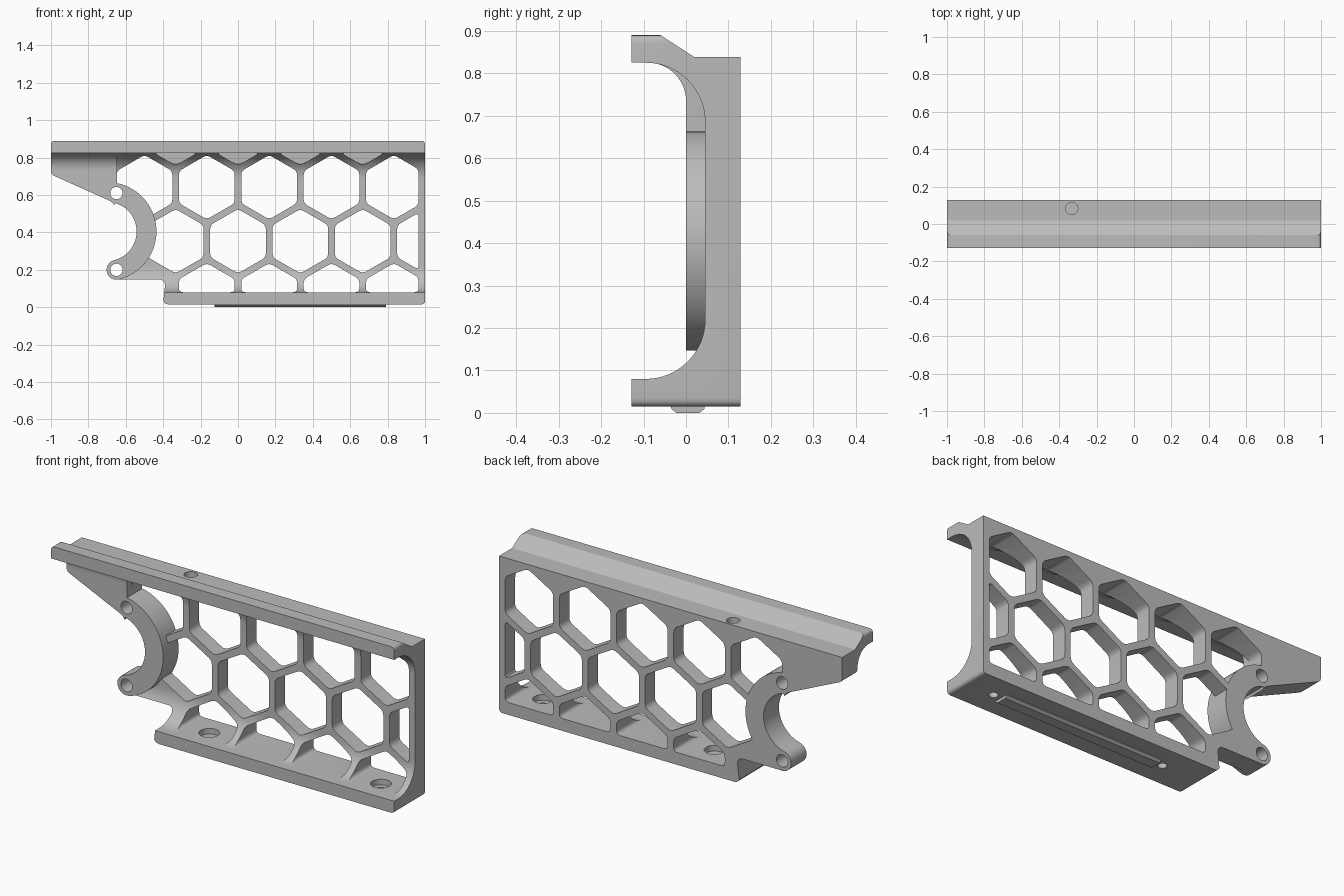
import bpy, bmesh, math
from mathutils import Vector

if "Cube" in bpy.data.objects:
    bpy.data.objects.remove(bpy.data.objects["Cube"], do_unlink=True)

grey = bpy.data.materials.new("plain grey")
grey.use_nodes = True
grey.diffuse_color = (0.5, 0.5, 0.5, 1)
grey.node_tree.nodes["Principled BSDF"].inputs["Base Color"].default_value = (0.5, 0.5, 0.5, 1)


def arc(cx, cy, r, a, b, n=16):
    """Points on an arc from angle a to b, in degrees."""
    steps = [math.radians(a + (b - a) * i / n) for i in range(n + 1)]
    return [(cx + r * math.cos(t), cy + r * math.sin(t)) for t in steps]


def clip(pts, axis, limit, sign):
    """Keep the part of a polygon where sign * coordinate <= sign * limit."""
    out = []
    for p, q in zip(pts, pts[1:] + pts[:1]):
        dp, dq = sign * (p[axis] - limit), sign * (q[axis] - limit)
        if dp <= 0:
            out.append(p)
        if dp * dq < 0:
            t = dp / (dp - dq)
            out.append((p[0] + (q[0] - p[0]) * t, p[1] + (q[1] - p[1]) * t))
    return out


def rounded(pts, r, n=4):
    """Replace each corner by a small curve."""
    out = []
    for i, p in enumerate(pts):
        p, a, b = Vector(p), Vector(pts[i - 1]), Vector(pts[(i + 1) % len(pts)])
        ta, tb = min(r, (a - p).length * 0.45), min(r, (b - p).length * 0.45)
        s, e = p + (a - p).normalized() * ta, p + (b - p).normalized() * tb
        for k in range(n + 1):
            t = k / n
            out.append(tuple(s * (1 - t) ** 2 + p * 2 * t * (1 - t) + e * t * t))
    return out


def prism(name, pts, axis, lo, hi):
    """Extrude a flat outline along the x, y or z axis."""
    place = {"x": lambda u, v, w: (w, u, v),
             "y": lambda u, v, w: (u, w, v),
             "z": lambda u, v, w: (u, v, w)}[axis]
    bm = bmesh.new()
    base = bm.faces.new([bm.verts.new(place(u, v, lo)) for u, v in pts])
    new = bmesh.ops.extrude_face_region(bm, geom=[base])["geom"]
    bmesh.ops.translate(bm, vec=place(0, 0, hi - lo),
                        verts=[g for g in new if isinstance(g, bmesh.types.BMVert)])
    bmesh.ops.recalc_face_normals(bm, faces=bm.faces)
    mesh = bpy.data.meshes.new(name)
    bm.to_mesh(mesh)
    bm.free()
    mesh.materials.append(grey)
    ob = bpy.data.objects.new(name, mesh)
    bpy.context.collection.objects.link(ob)
    return ob


def disc(x, y, r):
    return arc(x, y, r, 0, 360, 32)[:-1]


def combine(ob, tool, operation):
    """Apply a boolean and remove the helper."""
    mod = ob.modifiers.new("shape", "BOOLEAN")
    mod.operation, mod.object, mod.solver = operation, tool, "EXACT"
    bpy.context.view_layer.objects.active = ob
    bpy.ops.object.modifier_apply(modifier=mod.name)
    bpy.data.objects.remove(tool, do_unlink=True)


BACK = 0.128
RING = (-0.70, 0.405)      # centre of the clamp arc
PINS = [(-0.65, 0.61), (-0.65, 0.20)]

# Side outline shared by the frame and the thick corner
corners = ([(1, 0.015)] + [(1, 0.89), (-1, 0.89)])
outline = rounded([(-0.39, 0.015), (1, 0.015), (1, 0.89), (-1, 0.89), (-1, 0.71),
                   (-0.67, 0.562)], 0.02)
outline += arc(*RING, 0.2, 76, -76, 24)
outline += [(-0.65, 0.148)] + arc(-0.42, 0.118, 0.03, 90, 0, 6)

# Channel frame: web with a top rail and a bottom flange
section = [(-BACK, 0.015), (BACK, 0.015), (BACK, 0.838), (0.02, 0.838),
           (-0.06, 0.89), (-BACK, 0.89), (-BACK, 0.825)]
section += arc(-0.095, 0.685, 0.14, 90, 0)
section += arc(-0.095, 0.22, 0.14, 0, -90) + [(-BACK, 0.08)]
frame = prism("honeycomb_frame", section, "x", -1, 1)
combine(frame, prism("outline_cutter", outline, "y", -0.3, 0.3), "INTERSECT")

# Honeycomb windows, clipped at the flange and the end wall
PITCH = 1 / 3
rows = [(0.642, -0.5, 5), (0.353, -PITCH, 5), (0.064, -PITCH / 2, 4)]
for z, x0, count in rows:
    for i in range(count):
        cell = arc(x0 + i * PITCH, z, 0.172, 30, 390, 6)[:-1]
        cell = clip(clip(cell, 0, 0.965, 1), 1, 0.08, -1)
        combine(frame, prism("window", rounded(cell, 0.022), "y", -0.2, 0.2), "DIFFERENCE")

# Shallow pockets in the upper fillet
for i in range(4):
    x = (i - 1) * PITCH
    pocket = [(x - 0.115, 0.825), (x, 0.758), (x + 0.115, 0.825)]
    combine(frame, prism("pocket", rounded(pocket, 0.025), "y", -0.2, 0.045), "DIFFERENCE")

# Thick corner under the rail
thick = [(BACK, 0.5), (BACK, 0.83), (-0.09, 0.83)] + arc(-0.09, 0.735, 0.09, 90, 0) + [(0, 0.5)]
corner = prism("thick_corner", thick, "x", -1, -0.648)
combine(corner, prism("outline_cutter", outline, "y", -0.3, 0.3), "INTERSECT")
combine(frame, corner, "UNION")

# Clamp arc with rounded ends
clamp = arc(*RING, 0.264, -76, 76, 32)
clamp += arc(*PINS[0], 0.053, 76, 256, 12)[1:-1]
clamp += arc(*RING, 0.158, 76, -76, 32)
clamp += arc(*PINS[1], 0.053, 104, 284, 12)[1:-1]
combine(frame, prism("clamp_arc", clamp, "y", 0, BACK), "UNION")

# Pin holes, flange screw holes and the rail hole
for x, z in PINS:
    combine(frame, prism("pin_hole", disc(x, z, 0.033), "y", -0.1, 0.3), "DIFFERENCE")
for x in (-PITCH / 2, 2.5 * PITCH):
    for r, low in ((0.022, -0.05), (0.05, 0.05)):
        combine(frame, prism("screw_hole", disc(x, 0, r), "z", low, 0.13), "DIFFERENCE")
combine(frame, prism("rail_hole", disc(-PITCH, 0.083, 0.033), "z", 0.75, 1), "DIFFERENCE")

# Locating key under the flange
key = prism("locating_key", [(-0.035, 0.02), (-0.035, 0.01), (-0.023, 0), (0.032, 0),
                             (0.044, 0.01), (0.044, 0.02)], "x", -0.125, 0.79)

for ob in (frame, key):
    bpy.ops.object.select_all(action="DESELECT")
    ob.select_set(True)
    bpy.context.view_layer.objects.active = ob
    bpy.ops.object.shade_smooth_by_angle(angle=math.radians(30))
